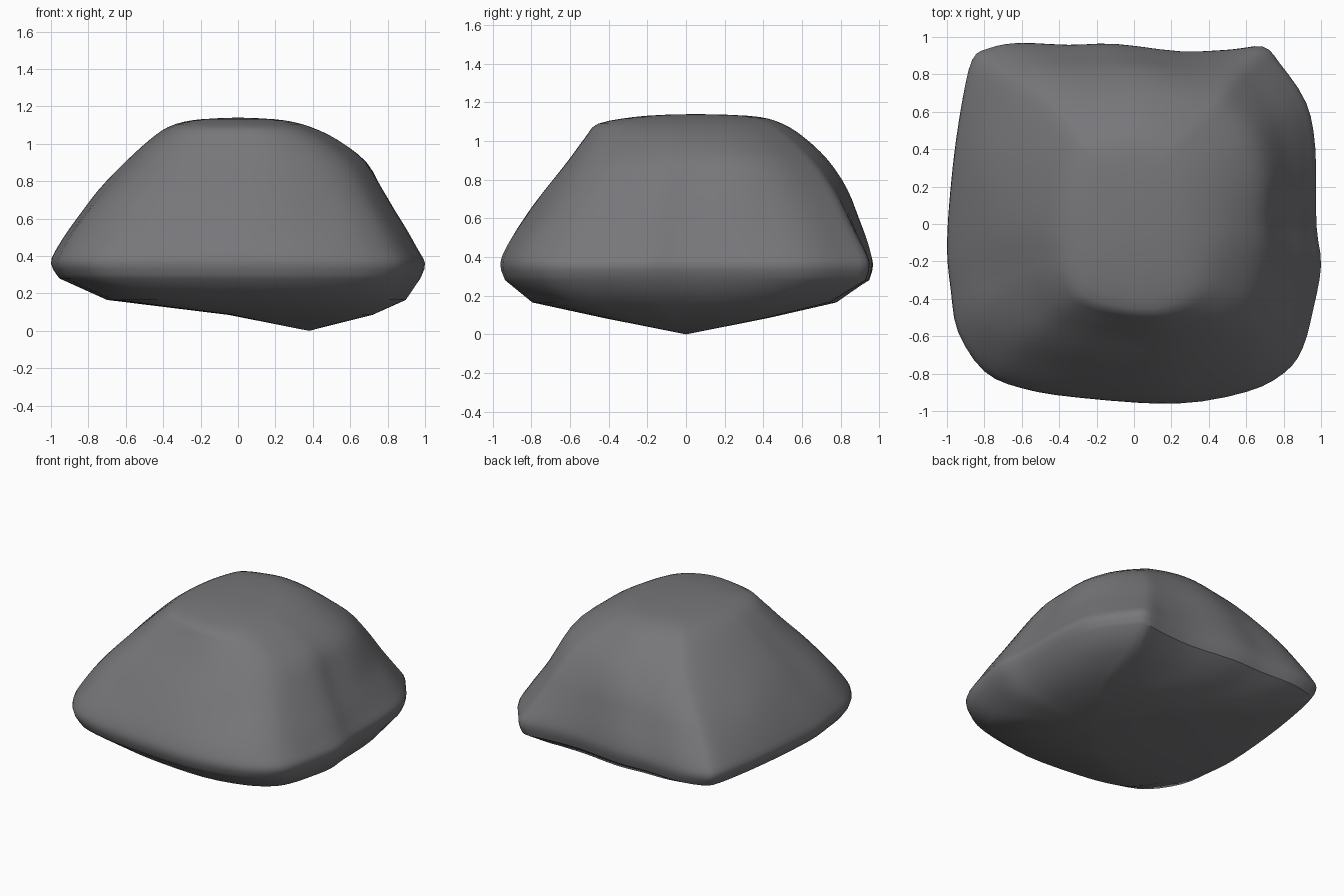
import bpy, bmesh, math
from mathutils import Vector, noise

if "Cube" in bpy.data.objects:
    bpy.data.objects.remove(bpy.data.objects["Cube"])

# Plan outline of the boulder at its widest level
outline = [(-.865, .88), (-.78, .94), (-.62, .97), (-.35, .96), (-.1, .965), (.25, .925),
           (.52, .935), (.69, .95), (.78, .86), (.92, .65), (.97, .4), (.975, 0),
           (1, -.22), (.96, -.45), (.9, -.67), (.8, -.8), (.6, -.9), (.22, -.963),
           (-.3, -.93), (-.6, -.88), (-.8, -.79), (-.94, -.58), (-.98, -.35),
           (-1, -.1), (-.97, .3), (-.92, .65)]
# Upper levels: height, left, right, front, back extents, corner rounding
levels = [(.28, -.955, .975, -.94, .945, 0), (.36, -1, 1, -.965, .965, 0),
          (.45, -.965, .955, -.935, .95, .06), (.6, -.87, .88, -.84, .90, .2),
          (.75, -.75, .80, -.73, .84, .32), (.9, -.60, .70, -.61, .74, .4),
          (1.02, -.47, .54, -.52, .61, .45), (1.09, -.37, .39, -.455, .50, .45),
          (1.125, -.25, .25, -.27, .38, .5), (1.137, -.1, .1, -.1, .2, .6)]
SUB = 3


def spline(p, closed):
    """Catmull-Rom refinement of a list of tuples."""
    p = [Vector(q) for q in p]
    n, out = len(p), []
    get = (lambda i: p[i % n]) if closed else (lambda i: p[max(0, min(n - 1, i))])
    for i in range(n if closed else n - 1):
        a, b, c, d = (get(i + k) for k in (-1, 0, 1, 2))
        for s in range(SUB):
            t = s / SUB
            out.append((b * 2 + (c - a) * t + (a * 2 - b * 5 + c * 4 - d) * t * t
                        + (b * 3 - a - c * 3 + d) * t ** 3) * .5)
    return out if closed else out + [p[-1]]


plan = spline(outline, True)
bm = bmesh.new()


def ring(z, xl, xr, yf, yb, rnd):
    verts = []
    for p in plan:
        u = Vector((p.x, p.y / .967))
        # Back right corner is the roundest, front left the squarest
        u *= u.length ** -(rnd * (1.05 + .3 * u.x + .4 * u.y))
        co = Vector(((xl + xr) / 2 + u.x * (xr - xl) / 2,
                     (yf + yb) / 2 + u.y * (yb - yf) / 2, z))
        # Gentle lumps, and a slight dent on the right shoulder
        up = max(0, min(1, (z - .4) * 4))
        k = 1 + .02 * up * noise.noise(co * 2.5)
        k -= .035 * math.exp(-((co.y - .05) ** 2 / .03 + (z - .78) ** 2 / .03)) * (co.x > .3)
        verts.append(bm.verts.new((co.x * k, co.y * k, z)))
    return verts


def bridge(a, b):
    for i in range(len(a)):
        j = (i + 1) % len(a)
        bm.faces.new((a[i], a[j], b[j], b[i]))


def fan(r, co):
    c = bm.verts.new(co)
    for i in range(len(r)):
        j = (i + 1) % len(r)
        bm.faces.new((r[i], r[j], c))


# Underside: shallow off-centre cone, then the shell and crown above
rings = [ring(.085, -.05, .72, -.43, .43, .1), ring(.165, -.70, .90, -.80, .78, .12)]
rings += [ring(*lv) for lv in spline(levels, False)]
for a, b in zip(rings, rings[1:]):
    bridge(a, b)
fan(rings[0], (.38, 0, 0))
fan(rings[-1], (0, .05, 1.14))
bmesh.ops.recalc_face_normals(bm, faces=bm.faces)

mesh = bpy.data.meshes.new("boulder")
bm.to_mesh(mesh)
bm.free()
rock = bpy.data.objects.new("boulder", mesh)
bpy.context.collection.objects.link(rock)

stone = bpy.data.materials.new("dark grey stone")
stone.diffuse_color = (.185, .183, .195, 1)
stone.use_nodes = True
stone.node_tree.nodes["Principled BSDF"].inputs["Base Color"].default_value = stone.diffuse_color
mesh.materials.append(stone)

bpy.context.view_layer.objects.active = rock
rock.select_set(True)
bpy.ops.object.shade_smooth_by_angle(angle=math.radians(35))
